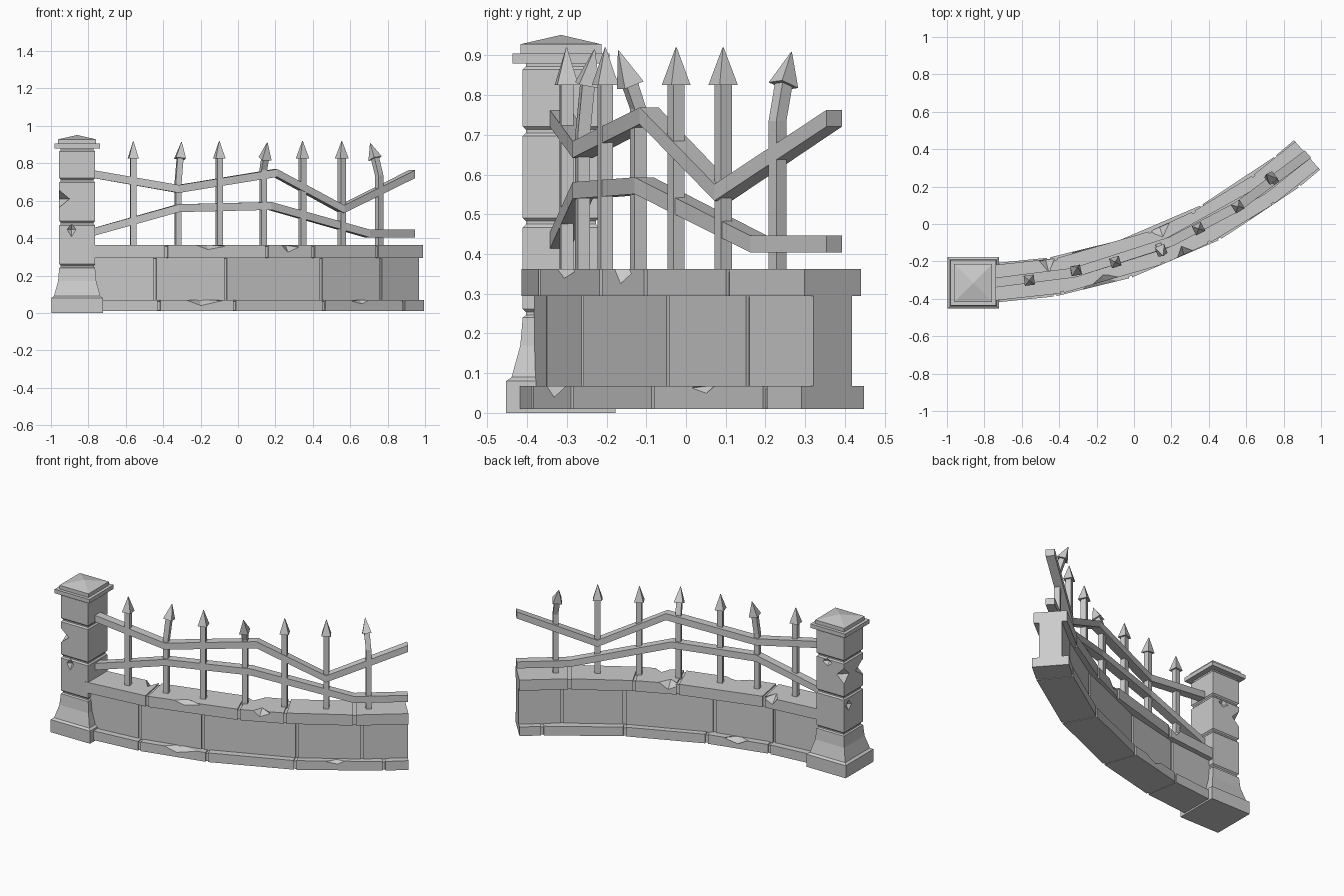
import bpy, bmesh, math
from mathutils import Vector, Matrix

if "Cube" in bpy.data.objects:
    bpy.data.objects.remove(bpy.data.objects["Cube"])

R = 2.75


def slope(x):
    return 0.05 + (x + 0.76) / R


def mid(x, z=0.0):
    """Point on the curved centre line of the wall."""
    return Vector((x, -0.318 + R * (0.99875 - math.sqrt(1 - slope(x) ** 2)), z))


def axes(x):
    a = math.asin(slope(x))
    return Vector((math.cos(a), math.sin(a), 0)), Vector((-math.sin(a), math.cos(a), 0))


def finish(name, bm):
    bmesh.ops.recalc_face_normals(bm, faces=bm.faces)
    me = bpy.data.meshes.new(name)
    bm.to_mesh(me)
    bm.free()
    ob = bpy.data.objects.new(name, me)
    bpy.context.collection.objects.link(ob)
    return ob


def loft(bm, rings):
    """Skin a list of equal-length rings and cap both ends."""
    vs = [[bm.verts.new(p) for p in ring] for ring in rings]
    n = len(vs[0])
    for a, b in zip(vs, vs[1:]):
        for i in range(n):
            bm.faces.new((a[i], a[(i + 1) % n], b[(i + 1) % n], b[i]))
    bm.faces.new(vs[0])
    bm.faces.new(vs[-1])


def section(x, w, z0, z1, shift=0.0):
    t, n = axes(x)
    c = mid(x) + t * shift
    return [c + n * s * w / 2 + Vector((0, 0, z)) for s, z in ((-1, z0), (1, z0), (1, z1), (-1, z1))]


def chip(ob, loc, size, angle=0.0, tilt=0.0):
    """Knock a faceted diamond-shaped piece out of an object."""
    bm = bmesh.new()
    m = Matrix.Translation(loc) @ Matrix.Rotation(angle, 4, 'Z') @ Matrix.Rotation(tilt, 4, 'Y')
    for i in range(3):
        for s in (-1, 1):
            p = Vector((0, 0, 0))
            p[i] = s * size[i]
            bm.verts.new(m @ p)
    bmesh.ops.convex_hull(bm, input=bm.verts)
    cutter = finish("chip_cutter", bm)
    cutter.hide_render = True
    mod = ob.modifiers.new("chip", 'BOOLEAN')
    mod.operation = 'DIFFERENCE'
    mod.solver = 'EXACT'
    mod.object = cutter
    bpy.context.view_layer.objects.active = ob
    bpy.ops.object.modifier_apply(modifier=mod.name)
    bpy.data.objects.remove(cutter)


def course(name, joints, w, z0, z1, chips=()):
    """A row of blocks separated by recessed mortar joints."""
    xs = [-0.80] + joints + [0.925]
    bm = bmesh.new()
    for a, b in zip(xs, xs[1:]):
        loft(bm, [section(a, w, z0, z1, 0.008), section(b, w, z0, z1, 0 if b == xs[-1] else -0.008)])
    ob = finish(name, bm)
    for x, side, z, size, tilt in chips:
        t, n = axes(x)
        chip(ob, mid(x, z) + n * side * w / 2, size, math.atan2(t.y, t.x), tilt)
    bm = bmesh.new()
    for x in joints:
        loft(bm, [section(x, w - 0.018, z0 + 0.002, z1 - 0.008, s) for s in (-0.013, 0.013)])
    finish(name + "_mortar", bm)


# Curved stone wall: footing, body and coping
course("wall_footing", [-0.44, -0.05, 0.41, 0.82], 0.21, 0.01, 0.068,
       [(-0.22, -1, 0.073, (0.13, 0.06, 0.038), 0.06), (0.61, -1, 0.07, (0.09, 0.035, 0.03), -0.12),
        (-0.24, 1, 0.07, (0.09, 0.04, 0.035), 0.1)])
course("wall_body", [-0.455, -0.085, 0.415, 0.725], 0.13, 0.064, 0.298)
course("wall_coping", [-0.40, 0.12, 0.36, 0.69], 0.19, 0.294, 0.362,
       [(-0.18, -1, 0.365, (0.13, 0.05, 0.035), 0.1), (0.235, -1, 0.362, (0.06, 0.05, 0.04), 0.2),
        (0.17, 1, 0.362, (0.07, 0.055, 0.04), -0.1), (-0.45, 1, 0.362, (0.05, 0.07, 0.04), 0.2)])

# Square pillar: (height, half width) profile with flared foot, grooves and cap
profile = [(0, .138), (.08, .138), (.09, .124), (.17, .102), (.24, .096), (.246, .088), (.254, .088)]
for lo, hi in ((.254, .475), (.483, .705), (.713, .872)):
    profile += [(lo + .008, .096), (hi - .008, .096), (hi, .088)]
    profile += [(hi + .008, .088)] if hi < .8 else []
profile += [(.88, .088), (.88, .122), (.905, .122), (.905, .102), (.928, .102), (.951, .002)]
pc = Vector((-0.86, -0.315, 0))
bm = bmesh.new()
loft(bm, [[pc + Vector((sx * h, sy * h, z)) for sx, sy in ((-1, -1), (1, -1), (1, 1), (-1, 1))]
          for z, h in profile])
pillar = finish("pillar", bm)
for off, size in (((-.096, -.09, .61), (.06, .07, .05)), ((-.03, -.1, .445), (.028, .025, .045)),
                  ((-.1, .05, .42), (.025, .035, .04)), ((-.096, .096, .62), (.05, .05, .05)),
                  ((.02, .1, .68), (.04, .025, .03))):
    chip(pillar, pc + Vector(off), size)


# Bent horizontal rails following the curve
def rail(name, pts):
    bm = bmesh.new()
    loft(bm, [section(x, 0.052, z - 0.021, z + 0.021) for x, z in pts])
    finish(name, bm)


rail("upper_rail", [(-.79, .745), (-.32, .663), (.2, .748), (.555, .555), (.93, .742)])
rail("lower_rail", [(-.79, .428), (-.32, .56), (.17, .572), (.69, .425), (.93, .425)])


# Upright bars with four-sided spear tips; some are bent at the top
def ring(c, t, n, h):
    return [c + t * a * h + n * b * h for a, b in ((-1, -1), (1, -1), (1, 1), (-1, 1))]


def bar(x, bend_z=0.74, neck=(0, 0, .825), tip=(0, 0, .92)):
    t, n = axes(x)
    base = mid(x)
    neck, tip = base + Vector(neck), base + Vector(tip)
    d = (tip - neck).normalized()
    t2 = (t - d * t.dot(d)).normalized()
    n2 = d.cross(t2)
    bm = bmesh.new()
    loft(bm, [ring(base + Vector((0, 0, .33)), t, n, .016), ring(base + Vector((0, 0, bend_z)), t, n, .016),
              ring(neck, t2, n2, .016), ring(neck, t2, n2, .027), ring(tip, t2, n2, .001)])
    finish("fence_bar", bm)


for x in (-.56, -.1, .345, .555):
    bar(x)
bar(-.32, .70, (.01, .012, .825), (.018, .03, .915))
bar(.135, .765, (.01, -.02, .825), (.022, -.05, .912))
bar(.755, .735, (-.022, .015, .825), (-.048, .035, .908))
